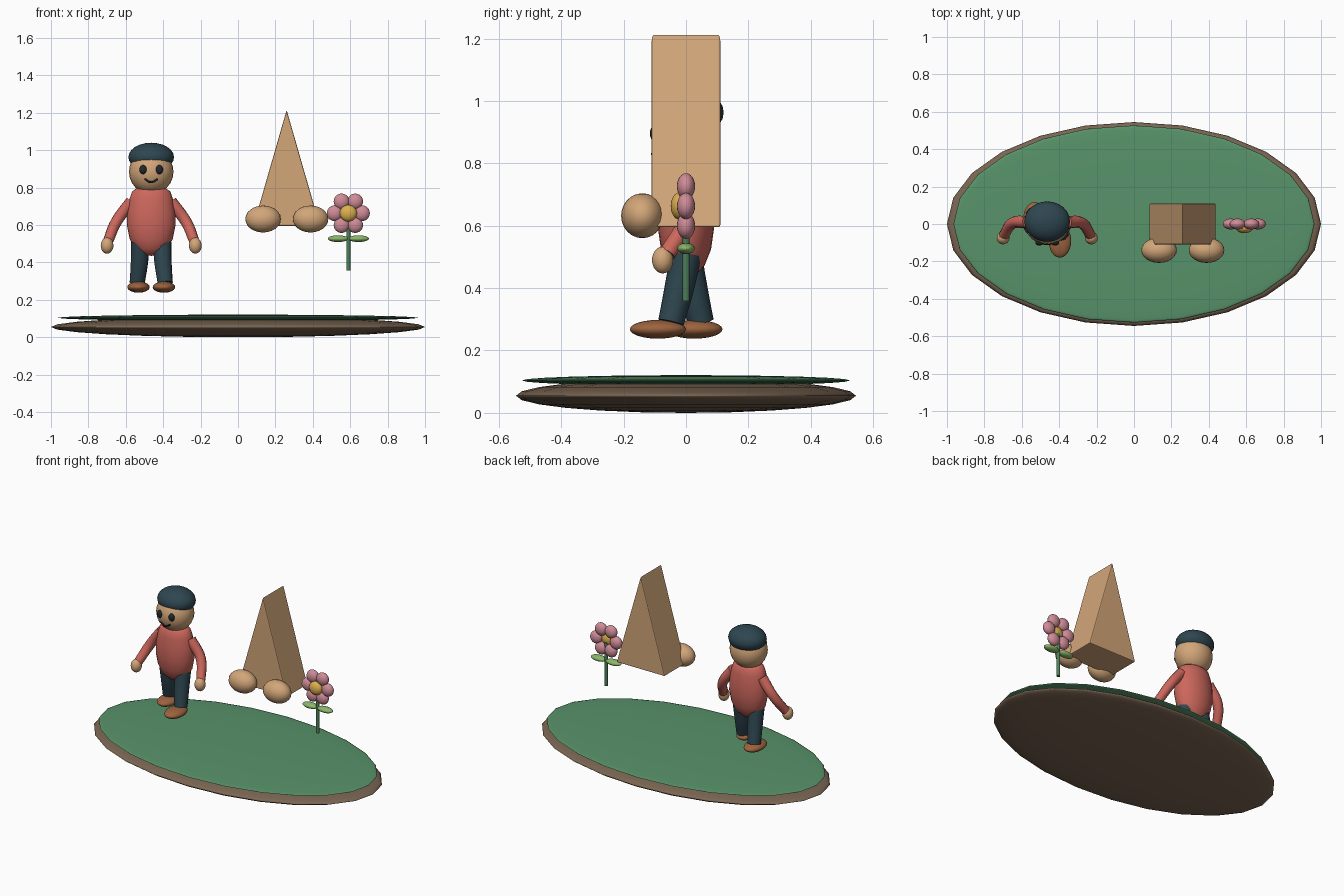
import bpy, bmesh
from math import pi, cos, sin
from mathutils import Vector

if "Cube" in bpy.data.objects:
    bpy.data.objects.remove(bpy.data.objects["Cube"])


def material(name, code):
    m = bpy.data.materials.new(name)
    rgb = [int(code[i:i + 2], 16) / 255 for i in (0, 2, 4)]
    m.diffuse_color = [((c + 0.055) / 1.055) ** 2.4 for c in rgb] + [1]
    m.use_nodes = True
    m.node_tree.nodes["Principled BSDF"].inputs["Base Color"].default_value = m.diffuse_color
    return m


SOIL = material("soil", "7A6552")
GRASS = material("grass", "58936A")
SKIN = material("skin", "D2A679")
SHIRT = material("shirt", "CC675C")
NAVY = material("navy", "2E4650")
DARK = material("dark", "20282C")
SHOE = material("shoe", "9C633F")
PINK = material("petal", "D08C98")
GOLD = material("gold", "DDB04E")
LEAF = material("leaf", "8AB76A")
STEM = material("stem", "4C7F58")


def finish(o, name, mat):
    o.name = name
    o.data.materials.append(mat)
    return o


def ball(name, loc, radii, mat, segs=24, rings=12):
    bpy.ops.mesh.primitive_uv_sphere_add(segments=segs, ring_count=rings, location=loc)
    o = bpy.context.object
    o.scale = radii
    bpy.ops.object.shade_smooth()
    return finish(o, name, mat)


def tube(name, pts, radii, mat, radius):
    # smooth path through a few points with tapering thickness
    c = bpy.data.curves.new(name, 'CURVE')
    c.dimensions = '3D'
    c.bevel_depth = radius
    c.bevel_resolution = 3
    c.resolution_u = 6
    c.use_fill_caps = True
    s = c.splines.new('BEZIER')
    s.bezier_points.add(len(pts) - 1)
    for b, p, r in zip(s.bezier_points, pts, radii):
        b.co = p
        b.radius = r
        b.handle_left_type = b.handle_right_type = 'AUTO'
    o = bpy.data.objects.new(name, c)
    bpy.context.collection.objects.link(o)
    return finish(o, name, mat)


def lathe(name, loc, profile, y_scale, mat, n=24):
    bm = bmesh.new()
    vs = [bm.verts.new((r, 0, z)) for r, z in profile]
    es = [bm.edges.new(p) for p in zip(vs, vs[1:])]
    bmesh.ops.spin(bm, geom=vs + es, axis=(0, 0, 1), cent=(0, 0, 0), steps=n, angle=2 * pi)
    bmesh.ops.remove_doubles(bm, verts=bm.verts, dist=1e-4)
    bmesh.ops.recalc_face_normals(bm, faces=bm.faces)
    for f in bm.faces:
        f.smooth = True
    me = bpy.data.meshes.new(name)
    bm.to_mesh(me)
    bm.free()
    o = bpy.data.objects.new(name, me)
    bpy.context.collection.objects.link(o)
    o.location = loc
    o.scale.y = y_scale
    return finish(o, name, mat)


# island base
ball("soil_base", (0, 0, 0.055), (1, 0.545, 0.055), SOIL)
ball("grass_top", (0, 0, 0.104), (0.965, 0.527, 0.017), GRASS)

# walking figure
PX = -0.464
lathe("torso", (PX, 0, 0), [(0, .435), (.045, .442), (.085, .472), (.115, .525), (.13, .6),
      (.128, .67), (.116, .74), (.102, .78), (.08, .795), (0, .8)], 0.7, SHIRT)
ball("head", (PX, 0, 0.885), (0.119, 0.11, 0.12), SKIN)
ball("cap", (PX, 0.013, 0.963), (0.122, 0.108, 0.077), NAVY)
tube("mouth", [(PX - .035, -.104, .846), (PX, -.107, .829), (PX + .035, -.104, .846)],
     (1, 1, 1), DARK, 0.005)
for s, side in ((-1, "left"), (1, "right")):
    ball(f"{side}_eye", (PX + s * .043, -.1, .896), (.02, .016, .025), DARK, 16, 8)
    # arms and hands
    tube(f"{side}_arm", [(PX + s * .105, .01, .725), (PX + s * .185, .005, .62),
         (PX + s * .232, -.06, .51)], (1.1, 1, .9), SHIRT, 0.031)
    ball(f"{side}_hand", (PX + s * .236, -.075, .49), (.034, .034, .043), SKIN)
    # striding legs, right foot forward
    step = -s * .048
    tube(f"{side}_leg", [(PX + s * .058, 0, .51), (PX + s * .063, step * .45, .4),
         (PX + s * .075, step, .29)], (1.15, 1.08, .95), NAVY, 0.044)
    ball(f"{side}_shoe", (PX + s * .068, -.09 if s > 0 else .027, .268),
         (.06, .09, .03), SHOE)

# floating wedge: triangular prism with softened edges
bm = bmesh.new()
tri = [(0.082, 0.596), (0.438, 0.596), (0.26, 1.215)]
f = bm.faces.new([bm.verts.new((x, -0.11, z)) for x, z in tri])
ext = bmesh.ops.extrude_face_region(bm, geom=[f])
for v in ext["geom"]:
    if isinstance(v, bmesh.types.BMVert):
        v.co += Vector((0, 0.22, 0))
bmesh.ops.recalc_face_normals(bm, faces=bm.faces)
me = bpy.data.meshes.new("wedge")
bm.to_mesh(me)
bm.free()
wedge = bpy.data.objects.new("wedge", me)
bpy.context.collection.objects.link(wedge)
finish(wedge, "wedge", SKIN)
bev = wedge.modifiers.new("soft_edges", 'BEVEL')
bev.width = 0.006
bev.segments = 2
for s, side in ((-1, "left"), (1, "right")):
    ball(f"{side}_wedge_ball", (0.261 + s * .127, -.14, .632), (.095, .068, .072), SKIN)

# flower
FX, FZ = 0.59, 0.663
bpy.ops.mesh.primitive_cylinder_add(vertices=16, radius=.011, depth=.29, location=(FX, 0, .503))
finish(bpy.context.object, "flower_stem", STEM)
bpy.ops.object.shade_smooth_by_angle()
for i in range(6):
    a = i * pi / 3
    ball(f"petal_{i + 1}", (FX + .073 * cos(a), 0, FZ + .073 * sin(a)), (.042, .029, .042), PINK)
ball("flower_centre", (FX, -.02, FZ), (.046, .029, .044), GOLD)
for s, side in ((-1, "left"), (1, "right")):
    ball(f"{side}_leaf", (FX + s * .055, 0, .527), (.055, .028, .018), LEAF)
